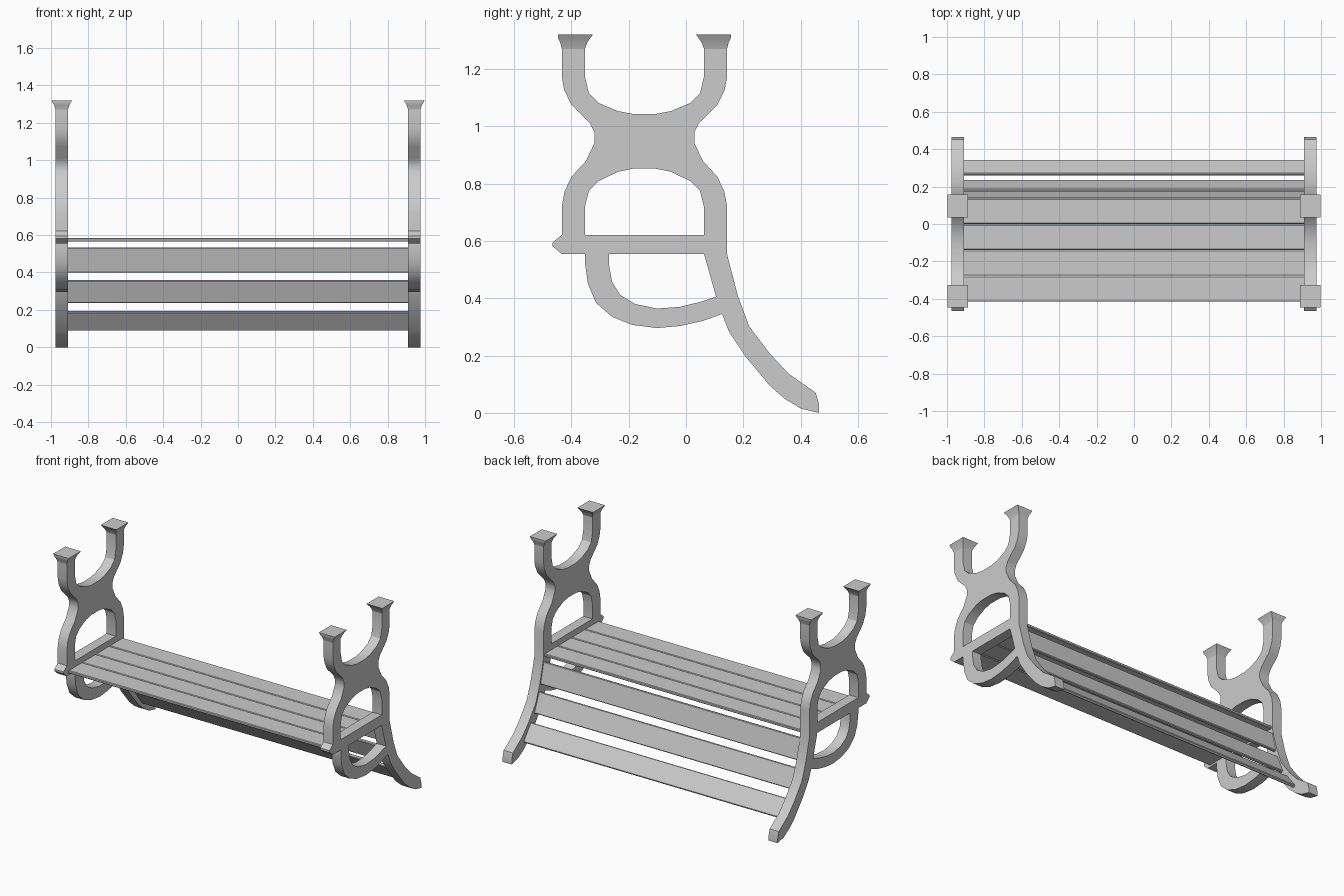
import bpy, bmesh, math
from mathutils import Matrix, Vector

if "Cube" in bpy.data.objects:
    bpy.data.objects.remove(bpy.data.objects["Cube"])

MID = -0.145            # symmetry line of the upper frame in y
X_IN, X_OUT = 0.91, 0.975


def mirrored(pts):
    return [(2 * MID - y, z) for y, z in reversed(pts)]


def add_object(name, bm, mirror=False, angle=30):
    bmesh.ops.recalc_face_normals(bm, faces=bm.faces)
    me = bpy.data.meshes.new(name)
    bm.to_mesh(me)
    bm.free()
    ob = bpy.data.objects.new(name, me)
    bpy.context.collection.objects.link(ob)
    if mirror:
        mod = ob.modifiers.new("Mirror", 'MIRROR')
        mod.use_mirror_merge = False
    bpy.ops.object.select_all(action='DESELECT')
    ob.select_set(True)
    bpy.context.view_layer.objects.active = ob
    bpy.ops.object.shade_smooth_by_angle(angle=math.radians(angle))
    return ob


def profile_plate(name, loops, x0, x1):
    """Fill closed (y, z) loops with holes and extrude along x."""
    cu = bpy.data.curves.new(name, 'CURVE')
    cu.dimensions, cu.fill_mode, cu.extrude = '2D', 'BOTH', (x1 - x0) / 2
    for loop in loops:
        sp = cu.splines.new('POLY')
        sp.points.add(len(loop) - 1)
        for p, (y, z) in zip(sp.points, loop):
            p.co = (y, z, 0, 1)
        sp.use_cyclic_u = True
    tmp = bpy.data.objects.new(name + "_curve", cu)
    bpy.context.collection.objects.link(tmp)
    dg = bpy.context.evaluated_depsgraph_get()
    me = bpy.data.meshes.new_from_object(tmp.evaluated_get(dg))
    bm = bmesh.new()
    bm.from_mesh(me)
    bpy.data.objects.remove(tmp)
    bpy.data.meshes.remove(me)
    bmesh.ops.remove_doubles(bm, verts=bm.verts, dist=1e-4)
    # curve plane (x, y, z) -> world (y, z, x)
    bm.transform(Matrix(((0, 0, 1, (x0 + x1) / 2), (1, 0, 0, 0), (0, 1, 0, 0), (0, 0, 0, 1))))
    return add_object(name, bm, mirror=True)


# Side frame: leg outside, leg fork, lower scroll and curved back post
leg_out = [(-0.433, 1.28), (-0.433, 1.17), (-0.425, 1.127), (-0.40, 1.075), (-0.335, 1.01),
           (-0.319, 0.978), (-0.319, 0.942), (-0.349, 0.879), (-0.40, 0.823),
           (-0.424, 0.772), (-0.433, 0.722)]
rail_tip = [(-0.433, 0.621), (-0.466, 0.594), (-0.466, 0.582), (-0.433, 0.554), (-0.352, 0.554)]
scroll = [(-0.352, 0.52), (-0.342, 0.45), (-0.314, 0.384), (-0.258, 0.335), (-0.188, 0.307),
          (-0.101, 0.296), (-0.021, 0.303), (0.059, 0.321), (0.126, 0.345)]
post = [(0.15, 0.283), (0.209, 0.195), (0.293, 0.094), (0.345, 0.049), (0.401, 0.015),
        (0.464, 0.0), (0.464, 0.03), (0.453, 0.07), (0.359, 0.136), (0.293, 0.206),
        (0.22, 0.303), (0.181, 0.408), (0.143, 0.554)]
fork = [(0.063, 1.28), (0.063, 1.175), (0.049, 1.116), (0.014, 1.081), (-0.052, 1.053),
        (-0.105, 1.043)]
arch = [(0.063, 0.621), (0.063, 0.718), (0.049, 0.774), (0.014, 0.809), (-0.052, 0.841),
        (-0.105, 0.852)]
scroll_hole = [(-0.269, 0.554), (0.063, 0.554), (0.105, 0.405), (0.049, 0.387), (-0.021, 0.37),
               (-0.101, 0.364), (-0.178, 0.38), (-0.23, 0.412), (-0.258, 0.457), (-0.269, 0.52)]
outer = leg_out + rail_tip + scroll + post + mirrored(leg_out) + fork + mirrored(fork)
profile_plate("side_frame", [outer, arch + mirrored(arch), scroll_hole], X_IN, X_OUT)


# Flared square foot pads on the leg ends
def foot_pad(name, flip):
    rings = [(1.27, 0, 0, 0), (1.293, 0.006, 0.009, 0.008),
             (1.306, 0.013, 0.018, 0.015), (1.32, 0.014, 0.028, 0.023)]
    bm = bmesh.new()
    prev = None
    for z, a, b, c in rings:
        y0, y1 = -0.433 - a, -0.353 + b
        if flip:
            y0, y1 = 2 * MID - y1, 2 * MID - y0
        x0, x1 = X_IN - c, X_OUT + c
        ring = [bm.verts.new(p) for p in ((x0, y0, z), (x1, y0, z), (x1, y1, z), (x0, y1, z))]
        if prev:
            for i in range(4):
                j = (i + 1) % 4
                bm.faces.new((prev[i], prev[j], ring[j], ring[i]))
        else:
            bm.faces.new(ring)
        prev = ring
    bm.faces.new(prev)
    add_object(name, bm, mirror=True)


foot_pad("front_foot_pad", False)
foot_pad("back_foot_pad", True)


# Slats spanning the frames
def slat(name, a, b, thick=0.018):
    a, b = Vector(a), Vector(b)
    d = b - a
    bm = bmesh.new()
    bmesh.ops.create_cube(bm, size=1)
    bm.transform(Matrix.Diagonal((2 * X_IN + 0.006, d.length, thick, 1)))
    bmesh.ops.bevel(bm, geom=bm.edges[:], offset=0.004, segments=1, affect='EDGES')
    c = (a + b) / 2
    bm.transform(Matrix.Translation((0, c.x, c.y)) @ Matrix.Rotation(math.atan2(d.y, d.x), 4, 'X'))
    add_object(name, bm)


for i in range(4):
    y = -0.415 + 0.1385 * i
    slat(f"seat_slat_{i + 1}", (y, 0.574), (y + 0.135, 0.574))

for i, (a, b) in enumerate([((0.132, 0.533), (0.165, 0.401)),
                            ((0.178, 0.358), (0.228, 0.238)),
                            ((0.263, 0.191), (0.338, 0.093))]):
    slat(f"back_slat_{i + 1}", a, b)
